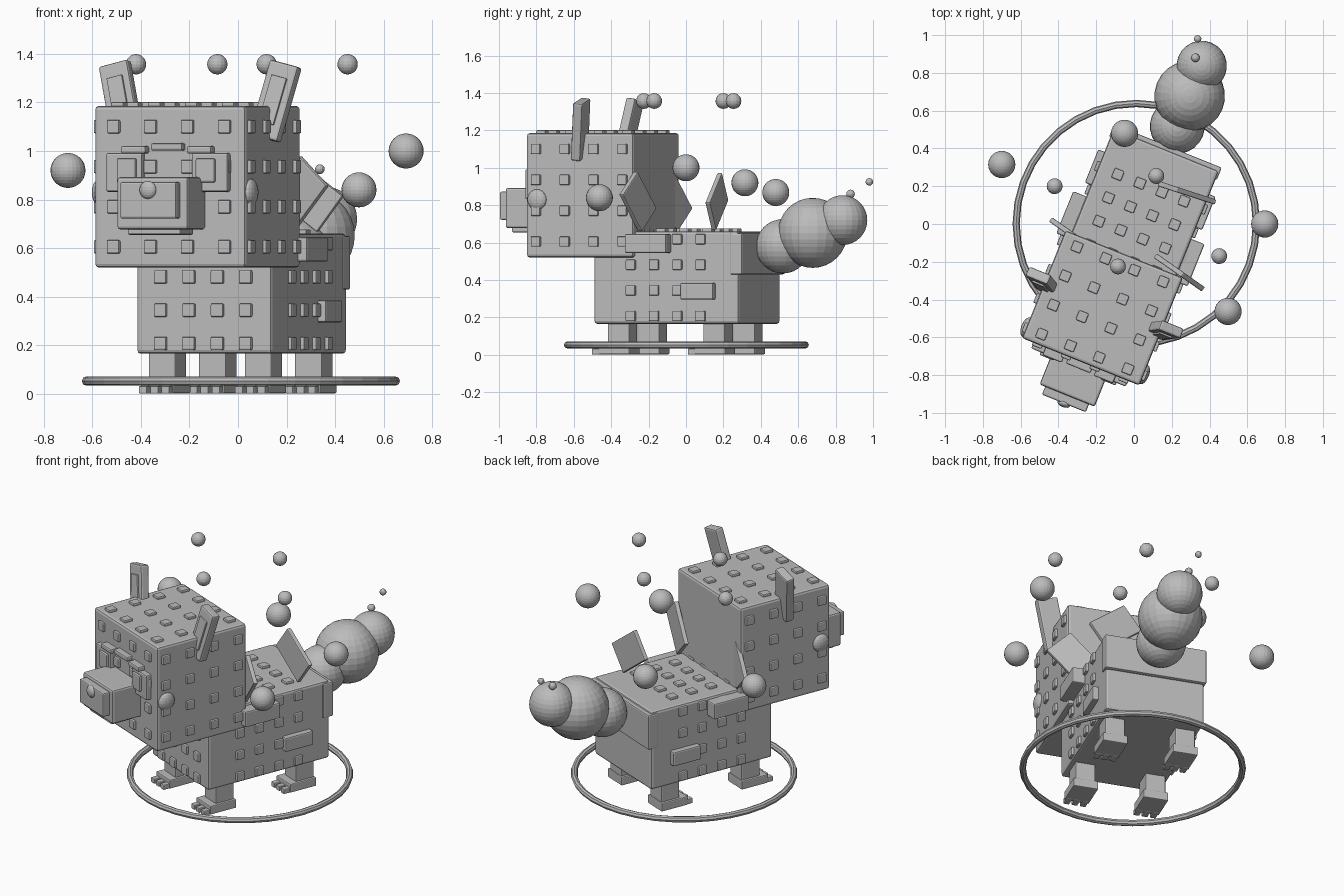
import bpy, bmesh
from math import radians
from mathutils import Matrix, Vector, Euler

if "Cube" in bpy.data.objects:
    bpy.data.objects.remove(bpy.data.objects["Cube"])

grey = bpy.data.materials.new("plain_grey")
grey.use_nodes = True
GREY = (0.5, 0.5, 0.5, 1)
grey.diffuse_color = GREY
grey.node_tree.nodes["Principled BSDF"].inputs["Base Color"].default_value = GREY

# The whole animal is turned a little on its base
TURN = Matrix.Translation((0.011, -0.004, 0)) @ Matrix.Rotation(radians(-22), 4, "Z")
WORLD = Matrix.Identity(4)


def finish(name, bm, frame, bevel=0):
    mesh = bpy.data.meshes.new(name)
    bm.to_mesh(mesh)
    bm.free()
    mesh.materials.append(grey)
    ob = bpy.data.objects.new(name, mesh)
    bpy.context.collection.objects.link(ob)
    ob.matrix_world = frame
    if bevel:
        mod = ob.modifiers.new("soft_edges", "BEVEL")
        mod.width = bevel
        mod.segments = 2
    return ob


def add_cube(bm, centre, size, rot=(0, 0, 0)):
    e = Euler([radians(a) for a in rot]).to_matrix()
    m = Matrix.LocRotScale(Vector(centre), e, Vector(size))
    bmesh.ops.create_cube(bm, size=1, matrix=m)


def box(name, centre, size, bevel=0.008, rot=(0, 0, 0), frame=TURN):
    bm = bmesh.new()
    add_cube(bm, centre, size, rot)
    return finish(name, bm, frame, bevel)


def ball(name, centre, radius, scale=(1, 1, 1), frame=TURN, seg=24):
    bm = bmesh.new()
    m = Matrix.LocRotScale(Vector(centre), None, Vector(scale) * radius)
    bmesh.ops.create_uvsphere(bm, u_segments=seg, v_segments=seg * 2 // 3, radius=1, matrix=m)
    return finish(name, bm, frame)


def studs(name, centre, size, step, bump):
    """Four by four studs on the front, top and both sides of a block."""
    bm = bmesh.new()
    c, half = Vector(centre), Vector(size) / 2
    for axis, sign in ((1, -1), (2, 1), (0, 1), (0, -1)):
        a, b = [k for k in range(3) if k != axis]
        for i in range(4):
            for j in range(4):
                p, s = c.copy(), Vector((0.055, 0.055, 0.055))
                p[axis] += sign * half[axis]
                p[a] += (i - 1.5) * step[a]
                p[b] += (j - 1.5) * step[b]
                s[axis] = bump * 2
                add_cube(bm, p, s)
    finish(name, bm, TURN, 0.006)


# Body and head blocks with their studs
body = (0, 0.01, 0.413), (0.6, 0.835, 0.495)
head = (0, -0.475, 0.853), (0.67, 0.615, 0.665)
box("body", *body, bevel=0.015)
box("head", *head, bevel=0.015)
studs("body_studs", *body, step=(0.126, 0.134, 0.137), bump=0.016)
studs("head_studs", *head, step=(0.164, 0.166, 0.165), bump=0.016)
box("rump_band", (0, 0.415, 0.54), (0.615, 0.07, 0.22))

# Snout, nose and mouth
box("snout", (0, -0.87, 0.785), (0.315, 0.21, 0.215), 0.012)
box("muzzle_plate", (0, -0.98, 0.797), (0.25, 0.08, 0.15))
ball("nose", (0, -1.02, 0.84), 0.037, (1, 0.55, 1), seg=16)
box("jaw", (0, -0.88, 0.675), (0.235, 0.15, 0.04))
box("forehead_bar", (0, -0.79, 1.017), (0.14, 0.06, 0.03))

for side, s in (("left", 1), ("right", -1)):
    # Face and ears
    box(side + "_eye", (s * 0.19, -0.79, 0.912), (0.16, 0.05, 0.16))
    box(side + "_pupil", (s * 0.175, -0.81, 0.92), (0.085, 0.04, 0.1))
    box(side + "_brow", (s * 0.146, -0.795, 1.005), (0.11, 0.06, 0.03))
    ball(side + "_cheek", (s * 0.335, -0.72, 0.83), 0.055, (0.5, 1, 1), seg=16)
    box(side + "_ear", (s * 0.342, -0.465, 1.205), (0.13, 0.055, 0.32), 0.01, (-8, s * 14, 0))
    box(side + "_inner_ear", (s * 0.342, -0.492, 1.21), (0.07, 0.02, 0.2), 0.004, (-8, s * 14, 0))
    # Saddle bag and pouch
    box(side + "_saddle_bag", (s * 0.335, -0.08, 0.595), (0.08, 0.24, 0.1))
    box(side + "_pouch", (s * 0.305, 0.2, 0.34), (0.06, 0.19, 0.09))
    # Legs, feet and toes
    for end, y in (("front", -0.276), ("back", 0.276)):
        x = s * 0.213
        name = end + "_" + side
        box(name + "_leg", (x, y, 0.11), (0.12, 0.125, 0.15), 0.006)
        box(name + "_foot", (x, y - 0.02, 0.03), (0.15, 0.18, 0.055), 0.006)
        for i in (-1, 0, 1):
            box(name + "_toe", (x + i * 0.05, y - 0.115, 0.017), (0.036, 0.07, 0.032), 0.005)

# Tail of growing and shrinking balls with two sparks
for centre, r in (((0.007, 0.565, 0.58), 0.145), ((0.008, 0.738, 0.652), 0.187),
                  ((0.007, 0.91, 0.72), 0.133)):
    ball("tail_ball", centre, r)
ball("tail_spark", (0.325, 0.88, 0.86), 0.023, frame=WORLD, seg=12)
ball("tail_spark", (0.337, 0.98, 0.925), 0.02, frame=WORLD, seg=12)

# Loose plates standing on the back
for centre, yaw, lean in (((0.24, -0.257, 0.82), -35, -48), ((-0.315, -0.065, 0.82), -35, -48),
                          ((0.28, 0.165, 0.82), -18, 37)):
    box("back_plate", centre, (0.265, 0.028, 0.185), 0.006, (0, lean, yaw), WORLD)

# Floating orbs, large and small
for p in ((-0.7, 0.315, 0.92), (-0.05, 0.48, 0.868), (0.692, 0, 1.0), (0.498, -0.463, 0.84)):
    ball("large_orb", p, 0.072, frame=WORLD)
for p in ((-0.42, 0.2, 1.357), (0.118, 0.254, 1.357), (0.451, -0.17, 1.357), (-0.085, -0.225, 1.357)):
    ball("small_orb", p, 0.042, frame=WORLD, seg=16)

# Ground ring
bpy.ops.mesh.primitive_torus_add(location=(0.012, 0.002, 0.053), major_radius=0.636,
                                 minor_radius=0.019, major_segments=36, minor_segments=8)
ring = bpy.context.object
ring.name = "ground_ring"
ring.data.materials.append(grey)
